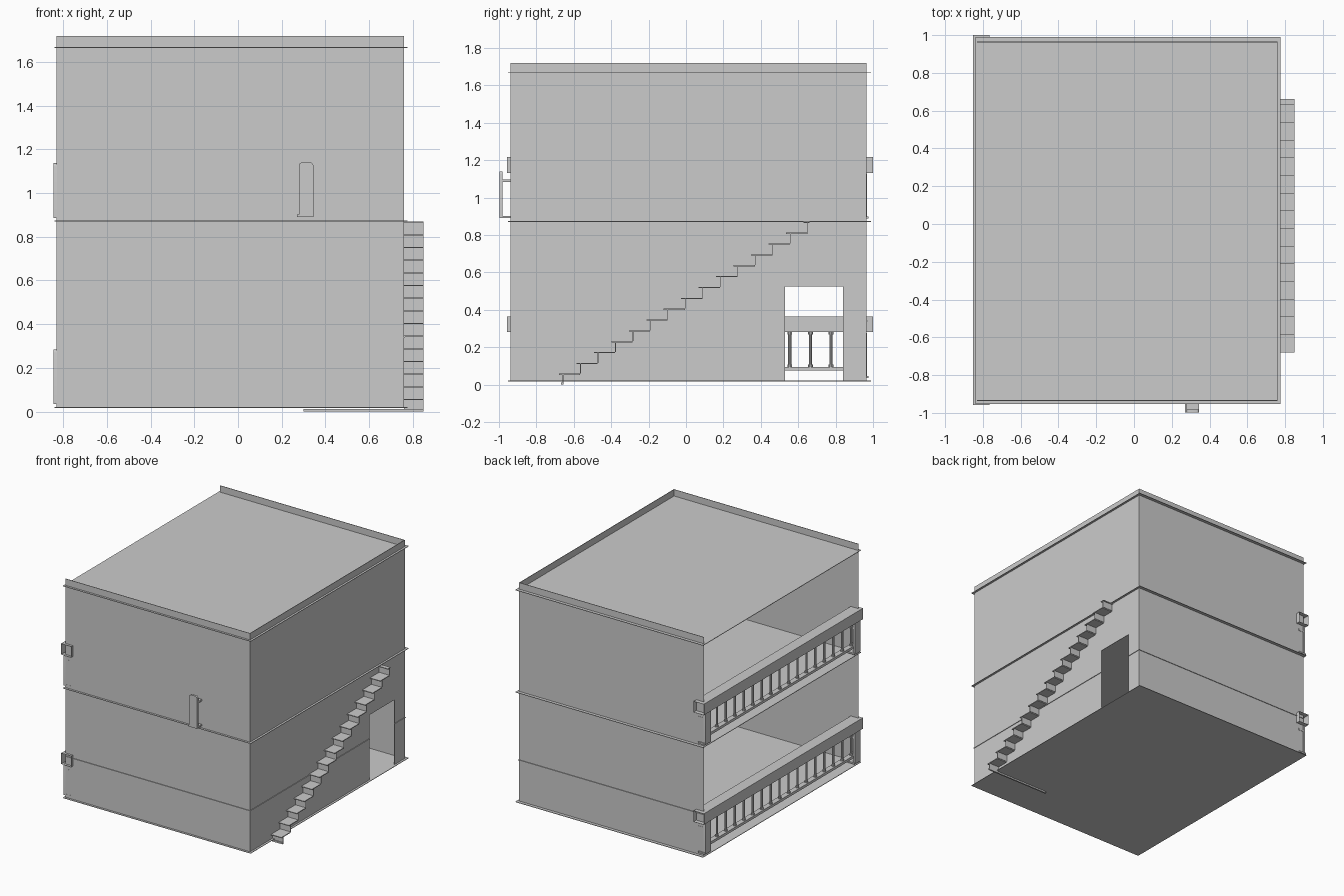
import bpy, bmesh, math
from mathutils import Vector, Matrix

if "Cube" in bpy.data.objects:
    bpy.data.objects.remove(bpy.data.objects["Cube"])

X0, X1, Y0, Y1 = -0.83, 0.76, -0.937, 0.966     # wall lines
Z0, ZT = 0.017, 1.72
T = 0.004                                        # sheet thickness


def finish(name, bm, smooth=False):
    bmesh.ops.recalc_face_normals(bm, faces=bm.faces)
    me = bpy.data.meshes.new(name)
    bm.to_mesh(me)
    bm.free()
    ob = bpy.data.objects.new(name, me)
    bpy.context.collection.objects.link(ob)
    if smooth:
        bpy.context.view_layer.objects.active = ob
        ob.select_set(True)
        bpy.ops.object.shade_smooth_by_angle(angle=math.radians(35))
        ob.select_set(False)
    return ob


def add_box(bm, x, y, z):
    c = Vector(((x[0] + x[1]) / 2, (y[0] + y[1]) / 2, (z[0] + z[1]) / 2))
    m = Matrix.Translation(c) @ Matrix.Diagonal((x[1] - x[0], y[1] - y[0], z[1] - z[0], 1))
    bmesh.ops.create_cube(bm, size=1, matrix=m)


def box(name, x, y, z):
    bm = bmesh.new()
    add_box(bm, x, y, z)
    return finish(name, bm)


def add_extrusion(bm, pts, vec):
    f = bm.faces.new([bm.verts.new(p) for p in pts])
    r = bmesh.ops.extrude_face_region(bm, geom=[f], use_keep_orig=True)
    bmesh.ops.translate(bm, vec=vec, verts=[v for v in r["geom"] if isinstance(v, bmesh.types.BMVert)])


# Front and back walls; the left side stays open
box("front_wall", (X0, X1), (Y0, Y0 + T), (Z0, ZT))
box("back_wall", (X0, X1), (Y1 - T, Y1), (Z0, ZT))

# Right wall with a doorway notch
D0, D1, DZ = 0.53, 0.84, 0.525
bm = bmesh.new()
outline = [(Y0, Z0), (D0, Z0), (D0, DZ), (D1, DZ), (D1, Z0), (Y1, Z0), (Y1, ZT), (Y0, ZT)]
add_extrusion(bm, [(X1, y, z) for y, z in outline], (-T, 0, 0))
finish("right_wall", bm)

# Thin floor and roof sheets, projecting slightly past the walls
for name, z in (("ground_floor", Z0), ("upper_floor", 0.87), ("roof", 1.665)):
    box(name, (-0.84, 0.776), (-0.953, 0.99), (z, z + T))

# Thin trim line round the lower storey
bm = bmesh.new()
tz, p = (0.338, 0.342), 0.005
add_box(bm, (X0, X1 + p), (Y0 - p, Y0), tz)
add_box(bm, (X0, X1 + p), (Y1, Y1 + p), tz)
for ys in ((Y0, D0), (D1, Y1)):
    add_box(bm, (X1, X1 + p), ys, tz)
finish("wall_trim", bm)

# Outside stair: overhanging treads with set-back risers
RUN, RISE = 0.0935, 0.058
bm = bmesh.new()
for k in range(15):
    yr, z = -0.66 + RUN * k, RISE * k
    end = yr + RUN if k < 14 else yr + 0.012
    add_box(bm, (X1, 0.85), (yr - 0.02, end), (z + RISE - 0.006, z + RISE))
    add_box(bm, (X1, 0.85), (yr, yr + 0.004), (z, z + RISE - 0.006))
finish("outside_stairs", bm)
box("stair_foot_bar", (0.30, 0.85), (-0.668, -0.656), (0, 0.012))


def post(name, matrix):
    # Round-topped plate on two prongs; local: width x, front at -y, base z = 0
    bm = bmesh.new()
    w, h, r = 0.033, 0.25, 0.015
    pts = [(-w, 0), (w, 0)]
    for cx, a0 in ((w - r, 0), (-w + r, 90)):
        for i in range(5):
            a = math.radians(a0 + 22.5 * i)
            pts.append((cx + r * math.cos(a), h - r + r * math.sin(a)))
    add_extrusion(bm, [(x, 0, z) for x, z in pts], (0, 0.017, 0))
    add_box(bm, (-w, w), (0.017, 0.06), (0.192, 0.207))
    add_box(bm, (-w - 0.008, w), (0, 0.06), (0, 0.012))
    bm.transform(matrix)
    finish(name, bm, True)


post("front_wall_post", Matrix.Translation((0.312, -0.998, 0.89)))

# Railings across the open side of both storeys
XC = -0.809
for level, dz in (("lower", 0.0), ("upper", 0.852)):
    # Open-ended square handrail tube
    bm = bmesh.new()
    add_box(bm, (-0.853, -0.765), (-0.957, 1.0), (0.28 + dz, 0.365 + dz))
    bm.normal_update()
    bmesh.ops.delete(bm, geom=[f for f in bm.faces if abs(f.normal.y) > 0.9], context="FACES")
    finish(level + "_handrail", bm)
    box(level + "_bottom_rail", (XC - 0.02, XC + 0.02), (Y0, Y1), (0.075 + dz, 0.095 + dz))
    # Balusters with small collars
    bm = bmesh.new()
    for i in range(17):
        y = 0.885 - 0.11 * i
        for z0, z1, r in ((0.095, 0.28, 0.0085), (0.095, 0.108, 0.013), (0.268, 0.28, 0.013)):
            bmesh.ops.create_cone(bm, cap_ends=True, segments=10, radius1=r, radius2=r, depth=z1 - z0,
                                  matrix=Matrix.Translation((XC, y, (z0 + z1) / 2 + dz)))
    finish(level + "_balusters", bm, True)
    for side, y in (("front", -0.905), ("back", 0.935)):
        post(f"{level}_{side}_rail_post",
             Matrix.Translation((-0.845, y, 0.035 + dz)) @ Matrix.Rotation(-math.pi / 2, 4, "Z"))
